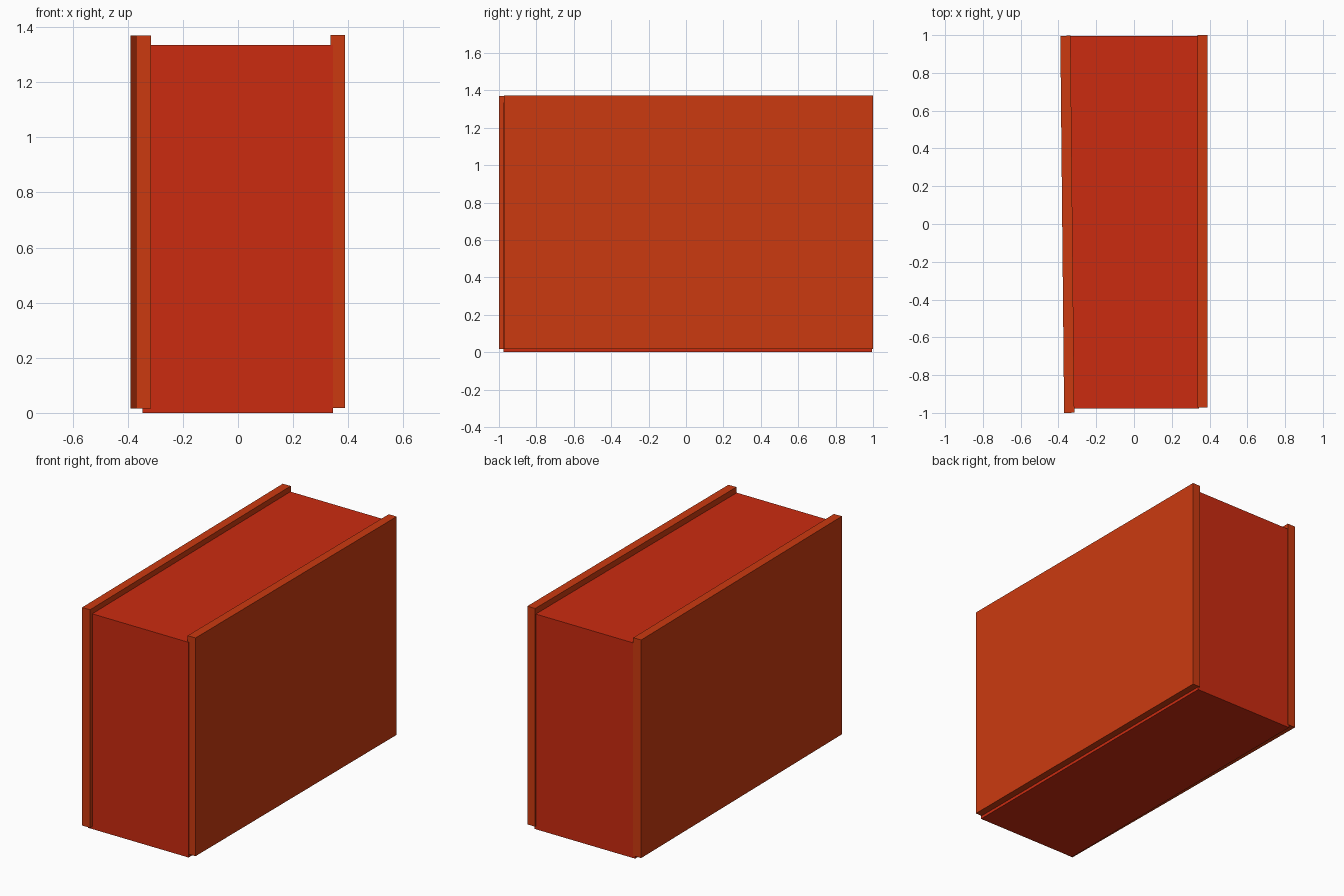
import bpy
import bmesh

if "Cube" in bpy.data.objects:
    bpy.data.objects.remove(bpy.data.objects["Cube"])


def material(name, color):
    m = bpy.data.materials.new(name)
    m.diffuse_color = color
    m.use_nodes = True
    m.node_tree.nodes["Principled BSDF"].inputs["Base Color"].default_value = m.diffuse_color
    return m


def prism(name, outline, z0, z1, mat):
    """Extrude a counter-clockwise plan outline from z0 to z1."""
    bm = bmesh.new()
    base = bm.faces.new([bm.verts.new((x, y, z0)) for x, y in outline])
    top = bmesh.ops.extrude_face_region(bm, geom=[base], use_keep_orig=True)
    for v in top["geom"]:
        if isinstance(v, bmesh.types.BMVert):
            v.co.z = z1
    bmesh.ops.recalc_face_normals(bm, faces=bm.faces)
    me = bpy.data.meshes.new(name)
    bm.to_mesh(me)
    bm.free()
    me.materials.append(mat)
    ob = bpy.data.objects.new(name, me)
    bpy.context.collection.objects.link(ob)
    return ob


red = material("red_body", (0.60, 0.024, 0.005, 1))
orange = material("orange_panel", (0.60, 0.042, 0.005, 1))

# Solid central block
prism("body", [(-0.347, -0.977), (0.345, -0.977), (0.345, 0.994), (-0.347, 0.994)],
      0.0, 1.335, red)

# Left panel, slightly skewed in plan
prism("left_panel", [(-0.370, -1.0), (-0.316, -0.999), (-0.336, 0.997), (-0.390, 0.996)],
      0.016, 1.369, orange)

# Right panel
prism("right_panel", [(0.335, -0.972), (0.389, -0.972), (0.389, 1.0), (0.335, 1.0)],
      0.018, 1.372, orange)
